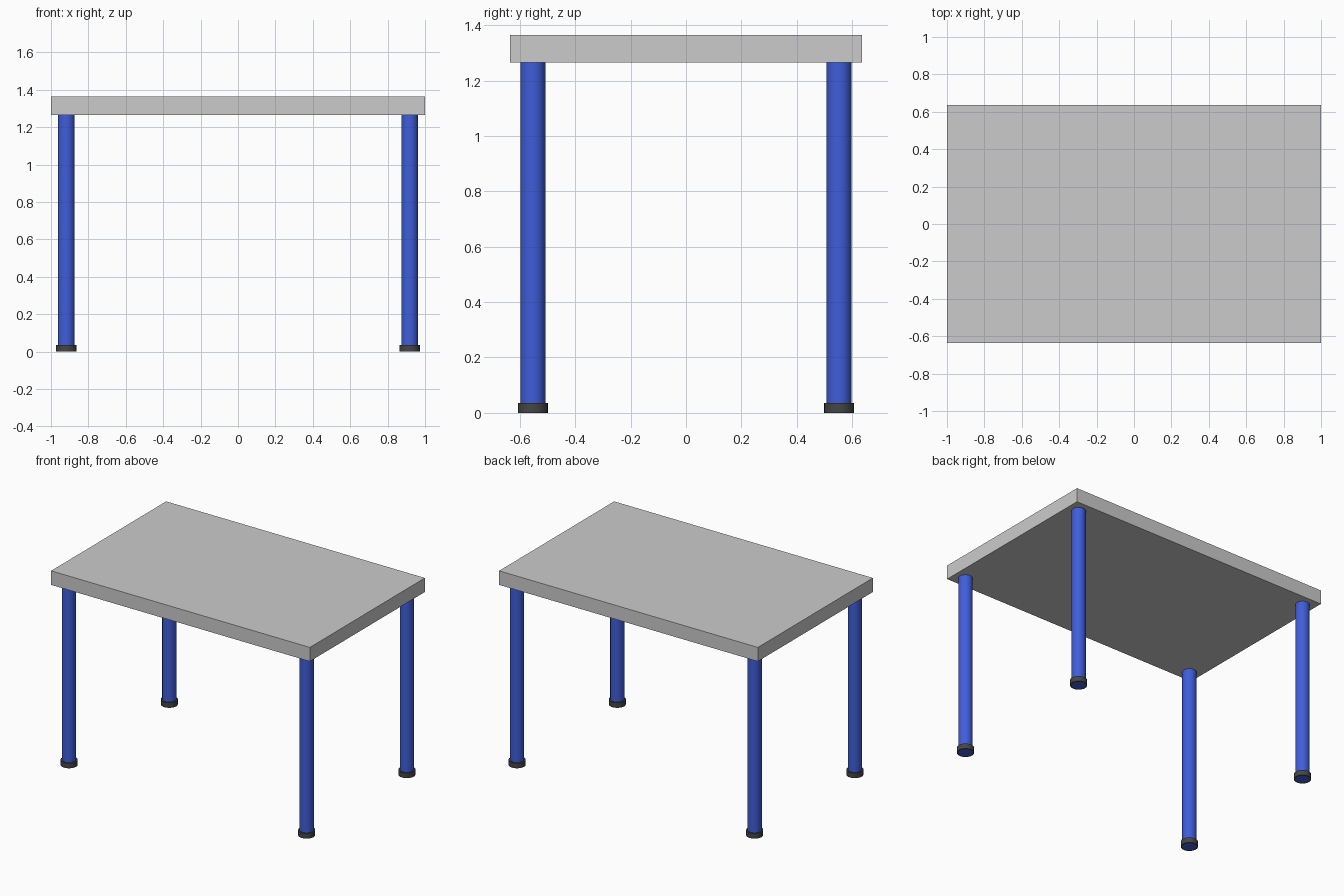
import bpy, bmesh
from math import cos, sin, radians, tau

if "Cube" in bpy.data.objects:
    bpy.data.objects.remove(bpy.data.objects["Cube"])

TOP_Z, TOP_H = 1.266, 0.098
LEG_X, LEG_Y, LEG_R = 0.918, 0.553, 0.045
FOOT_R, FOOT_H = 0.054, 0.036
SIDES = 32


def material(name, rgb):
    mat = bpy.data.materials.new(name)
    mat.diffuse_color = (*rgb, 1)
    mat.use_nodes = True
    mat.node_tree.nodes["Principled BSDF"].inputs["Base Color"].default_value = mat.diffuse_color
    return mat


def smooth(obj):
    bpy.ops.object.select_all(action='DESELECT')
    obj.select_set(True)
    bpy.context.view_layer.objects.active = obj
    bpy.ops.object.shade_smooth_by_angle(angle=radians(35))


def ring(name, x, y, inner, outer, height):
    """Collar standing on the floor, swept from a rectangular section."""
    bm = bmesh.new()
    section = [(inner, 0), (outer, 0), (outer, height), (inner, height)]
    loops = [[bm.verts.new((r * cos(tau * i / SIDES), r * sin(tau * i / SIDES), z))
              for i in range(SIDES)] for r, z in section]
    for a, b in zip(loops, loops[1:] + loops[:1]):
        for i in range(SIDES):
            j = (i + 1) % SIDES
            bm.faces.new((a[i], a[j], b[j], b[i]))
    bmesh.ops.recalc_face_normals(bm, faces=bm.faces)
    mesh = bpy.data.meshes.new(name)
    bm.to_mesh(mesh)
    bm.free()
    obj = bpy.data.objects.new(name, mesh)
    bpy.context.collection.objects.link(obj)
    obj.location = (x, y, 0)
    return obj


blue = material("blue_paint", (0.05, 0.11, 0.70))
black = material("black_rubber", (0.06, 0.06, 0.06))

# Table top slab
bpy.ops.mesh.primitive_cube_add(size=1, location=(0, 0, TOP_Z + TOP_H / 2))
top = bpy.context.object
top.name = "table_top"
top.scale = (2, 1.27, TOP_H)
bpy.ops.object.transform_apply(location=False, rotation=False, scale=True)

# Four round legs, each with a rubber foot collar
for side_y, y in (("front", -LEG_Y), ("back", LEG_Y)):
    for side_x, x in (("left", -LEG_X), ("right", LEG_X)):
        bpy.ops.mesh.primitive_cylinder_add(
            vertices=SIDES, radius=LEG_R, depth=TOP_Z, location=(x, y, TOP_Z / 2))
        leg = bpy.context.object
        leg.name = f"{side_y}_{side_x}_leg"
        leg.data.materials.append(blue)
        smooth(leg)

        foot = ring(f"{side_y}_{side_x}_foot", x, y, LEG_R, FOOT_R, FOOT_H)
        foot.data.materials.append(black)
        smooth(foot)
